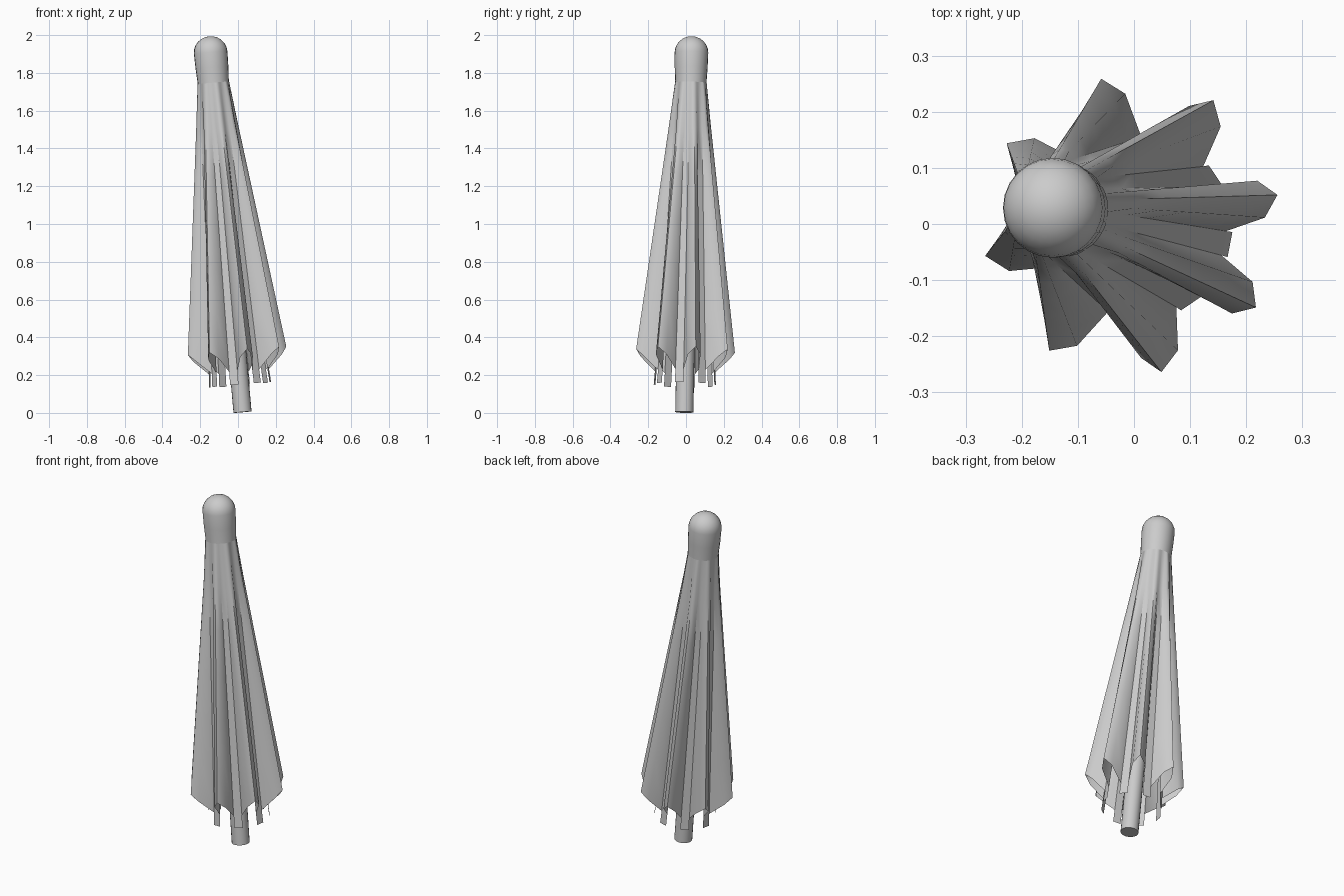
import bpy, bmesh, math
from mathutils import Vector

if "Cube" in bpy.data.objects:
    bpy.data.objects.remove(bpy.data.objects["Cube"])

# Leaning axis shared by every part
BASE = Vector((0.024, -0.009, 0.004))
AXIS = (Vector((-0.145, 0.029, 1.91)) - BASE).normalized()
TILT = AXIS.to_track_quat('Z', 'Y').to_matrix()
# remove the roll that track_quat introduces
TILT = Vector((0, 0, 1)).rotation_difference(AXIS).to_matrix()
FOLDS = 8
START = math.radians(11.7)


def polar(r, a, z):
    return BASE + TILT @ Vector((r * math.cos(a), r * math.sin(a), z))


def finish(bm, name, angle, outward=True):
    if outward:
        bmesh.ops.recalc_face_normals(bm, faces=bm.faces[:])
    me = bpy.data.meshes.new(name)
    bm.to_mesh(me)
    bm.free()
    ob = bpy.data.objects.new(name, me)
    bpy.context.collection.objects.link(ob)
    bpy.context.view_layer.objects.active = ob
    for o in bpy.context.selected_objects:
        o.select_set(False)
    ob.select_set(True)
    bpy.ops.object.shade_smooth_by_angle(angle=math.radians(angle))
    return ob


def lathe(name, profile, segs, cap_start=False, apex=None):
    bm = bmesh.new()
    rings = [[bm.verts.new(polar(r, math.tau * i / segs, z)) for i in range(segs)]
             for r, z in profile]
    for a, b in zip(rings, rings[1:]):
        for i in range(segs):
            j = (i + 1) % segs
            bm.faces.new((a[i], a[j], b[j], b[i]))
    if cap_start:
        bm.faces.new(rings[0][::-1])
    if apex is not None:
        tip = bm.verts.new(polar(0, 0, apex))
        for i in range(segs):
            bm.faces.new((rings[-1][i], rings[-1][(i + 1) % segs], tip))
    return finish(bm, name, 40)


# Pole
lathe("pole", [(0.048, 0.0), (0.048, 1.85)], 20, cap_start=True)

# Rounded top cap with a slightly narrower neck
HEAD = 1.912
profile = [(0.083, 1.70), (0.083, 1.76), (0.087, 1.83)]
profile += [(0.089 * math.cos(t), HEAD + 0.086 * math.sin(t))
            for t in (math.radians(15 * k) for k in range(6))]
lathe("top_cap", profile, 24, apex=HEAD + 0.086)

# Folded canopy: per fold (angle, hem radius, hem height), ridge in the middle
fold = [(-14.6, 0.160, 0.215), (-8.2, 0.236, 0.288), (0, 0.267, 0.326),
        (8.2, 0.236, 0.288), (14.6, 0.160, 0.215)]
TOP_R, TOP_Z, STEPS = 0.084, 1.75, 6
bm = bmesh.new()
columns, tab_ends = [], []
for k in range(FOLDS):
    for deg, r, z in fold:
        a = START + math.tau * k / FOLDS + math.radians(deg)
        columns.append([bm.verts.new(polar(TOP_R + (r - TOP_R) * s / STEPS, a,
                                           TOP_Z + (z - TOP_Z) * s / STEPS))
                        for s in range(STEPS + 1)])
        # hanging tab corners at the valleys
        tab_ends.append(bm.verts.new(polar(0.165, a, 0.145)) if abs(deg) > 10 else None)
n = len(columns)
for i in range(n):
    j = (i + 1) % n
    a, b = columns[i], columns[j]
    for s in range(STEPS):
        bm.faces.new((a[s], a[s + 1], b[s + 1], b[s]))
    if tab_ends[i] and tab_ends[j]:
        bm.faces.new((a[-1], tab_ends[i], tab_ends[j], b[-1]))
finish(bm, "folded_canopy", 40, outward=False)
